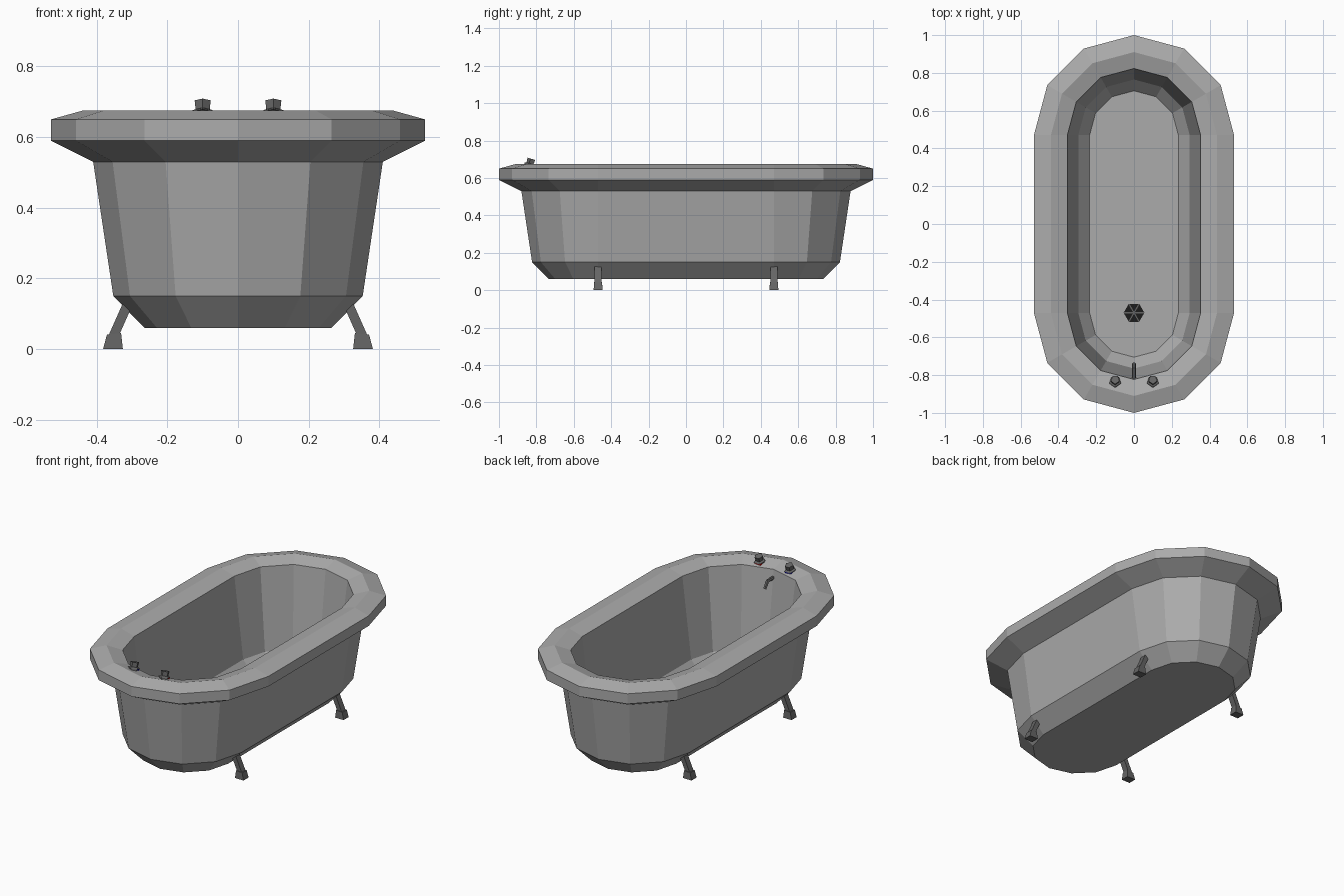
import bpy, bmesh, math
from mathutils import Matrix, Vector

if "Cube" in bpy.data.objects:
    bpy.data.objects.remove(bpy.data.objects["Cube"])

C = 0.47  # y offset of the rounded end centres


def finish(name, bm, mat):
    bmesh.ops.recalc_face_normals(bm, faces=bm.faces)
    me = bpy.data.meshes.new(name)
    bm.to_mesh(me)
    bm.free()
    ob = bpy.data.objects.new(name, me)
    bpy.context.collection.objects.link(ob)
    me.materials.append(mat)
    return ob


def colour(name, rgb):
    m = bpy.data.materials.new(name)
    m.diffuse_color = (*rgb, 1)
    m.use_nodes = True
    m.node_tree.nodes["Principled BSDF"].inputs["Base Color"].default_value = m.diffuse_color
    return m


enamel = colour("enamel", (0.41, 0.41, 0.41))
metal = colour("metal", (0.13, 0.13, 0.13))
dark = colour("dark", (0.012, 0.012, 0.012))


def loft(bm, rings):
    # joins rings of equal length and caps both ends
    rows = [[bm.verts.new(p) for p in ring] for ring in rings]
    n = len(rows[0])
    for a, b in zip(rows, rows[1:]):
        for i in range(n):
            bm.faces.new((a[i], a[(i + 1) % n], b[(i + 1) % n], b[i]))
    bm.faces.new(rows[0])
    bm.faces.new(rows[-1])


def oval(r, z):
    pts = []
    for end in (0, 1):
        for k in range(7):
            a = math.radians(30 * k + 180 * end)
            pts.append((r * math.cos(a), r * math.sin(a) + (-C if end else C), z))
    return pts


def stack(bm, sides, profile, matrix):
    # turned part: (radius, height) rings along a tilted axis
    loft(bm, [[matrix @ Vector((r * math.cos(math.tau * k / sides),
                                r * math.sin(math.tau * k / sides), z))
               for k in range(sides)] for r, z in profile])


def box_ring(x, y, z, hx, hy, dz=0):
    return [(x + sx * hx, y + sy * hy, z + sx * dz)
            for sx, sy in ((-1, -1), (1, -1), (1, 1), (-1, 1))]


# tub shell: outside, rolled rim, then inside down to the floor
bm = bmesh.new()
loft(bm, [oval(r, z) for r, z in (
    (0.265, 0.06), (0.353, 0.15), (0.41, 0.53), (0.53, 0.59), (0.53, 0.65),
    (0.44, 0.675), (0.353, 0.65), (0.295, 0.17), (0.235, 0.10))])
finish("tub", bm, enamel)

# four splayed legs with tapered feet
for sx, side in ((1, "right"), (-1, "left")):
    for sy, end in ((1, "back"), (-1, "front")):
        bm = bmesh.new()
        loft(bm, [box_ring(0.354, C, 0, 0.028, 0.024),
                  box_ring(0.351, C, 0.043, 0.02, 0.021, -0.002)])
        loft(bm, [box_ring(0.352, C, 0.038, 0.013, 0.018, 0.004),
                  box_ring(0.312, C, 0.128, 0.013, 0.018, 0.004)])
        for v in bm.verts:
            v.co.x *= sx
            v.co.y *= sy
        finish(f"{end}_{side}_leg", bm, metal)

# taps on the front rim, each with a coloured marker on the bather's side
for x, side, rgb in ((0.1, "hot", (1, 0, 0)), (-0.1, "cold", (0, 0, 1))):
    m = (Matrix.Translation((x, -0.838, 0.658))
         @ Matrix.Rotation(math.radians(-17), 4, 'X'))
    bm = bmesh.new()
    bmesh.ops.create_cube(bm, size=1, matrix=m @ Matrix.Translation((0, 0.017, 0.006))
                          @ Matrix.Diagonal((0.04, 0.014, 0.013, 1)))
    finish(f"{side}_marker", bm, colour(side, rgb))
    bm = bmesh.new()
    stack(bm, 5, [(0.026, -0.01), (0.026, 0.012), (0.033, 0.012), (0.03, 0.016),
                  (0.021, 0.02), (0.024, 0.046)],
          m @ Matrix.Rotation(math.radians(54), 4, 'Z'))
    finish(f"{side}_handle", bm, metal)

# bent spout on the inside wall
bm = bmesh.new()
path = ((-0.83, 0.602, 90), (-0.765, 0.602, 65), (-0.74, 0.565, 25))
loft(bm, [[(0.01 * math.cos(math.tau * k / 6),
            y + 0.01 * math.sin(math.tau * k / 6) * math.cos(math.radians(t)),
            z + 0.01 * math.sin(math.tau * k / 6) * math.sin(math.radians(t)))
           for k in range(6)] for y, z, t in path])
finish("spout", bm, metal)

# six-sided drain with raised spokes
bm = bmesh.new()
stack(bm, 6, [(0.055, 0.095), (0.055, 0.104)], Matrix.Translation((0, -C, 0)))
finish("drain", bm, dark)
bm = bmesh.new()
for k in range(3):
    bmesh.ops.create_cube(bm, size=1, matrix=Matrix.Translation((0, -C, 0.104))
                          @ Matrix.Rotation(k * math.pi / 3, 4, 'Z')
                          @ Matrix.Diagonal((0.104, 0.006, 0.006, 1)))
finish("drain_spokes", bm, metal)
